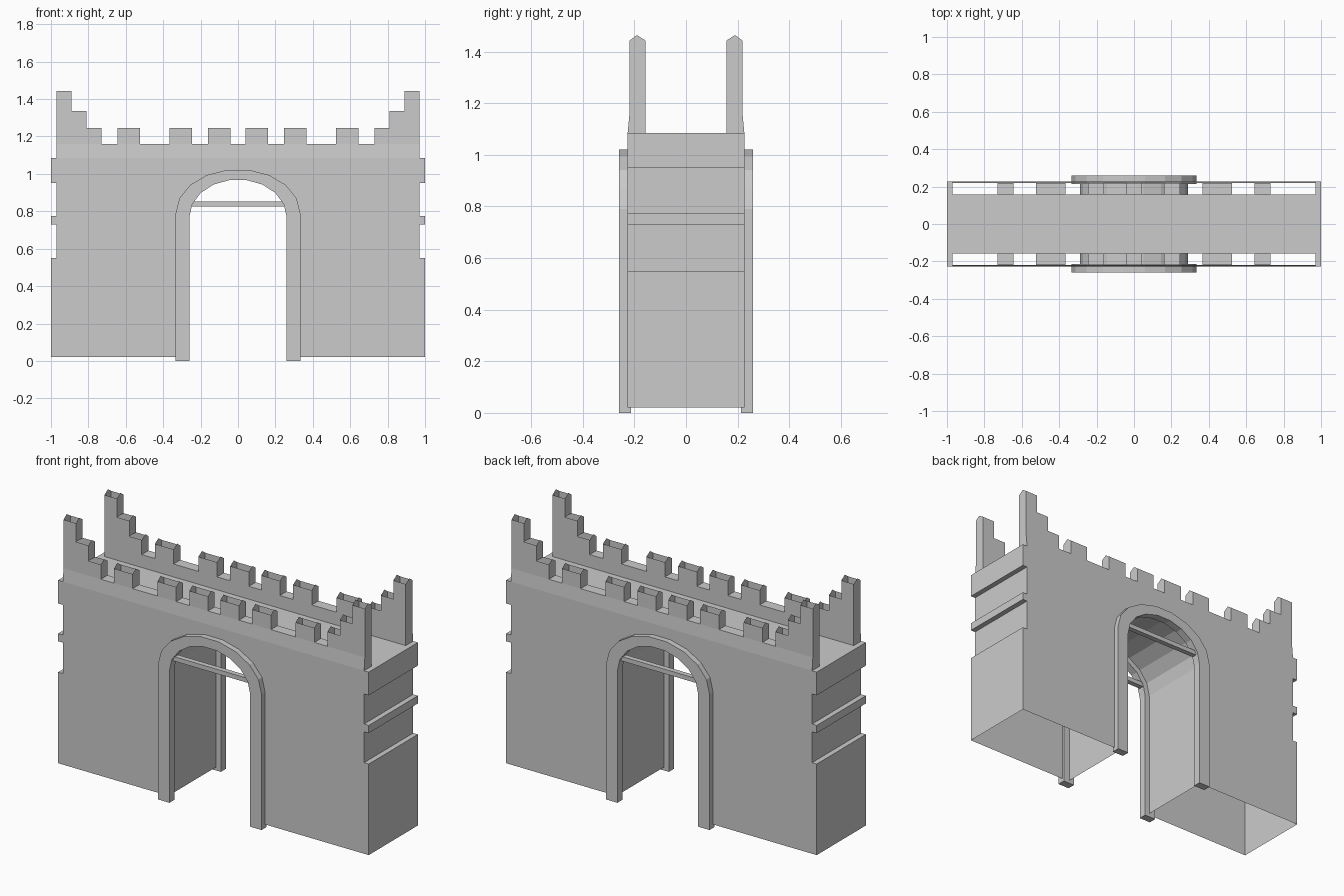
import bpy, bmesh, math

if "Cube" in bpy.data.objects:
    bpy.data.objects.remove(bpy.data.objects["Cube"])

def make(name, faces):
    """Build one object from a list of polygons (3D point lists)."""
    bm = bmesh.new()
    for pts in faces:
        bm.faces.new([bm.verts.new(p) for p in pts])
    bmesh.ops.remove_doubles(bm, verts=bm.verts, dist=0.0005)
    bmesh.ops.recalc_face_normals(bm, faces=bm.faces)
    me = bpy.data.meshes.new(name)
    bm.to_mesh(me)
    bm.free()
    ob = bpy.data.objects.new(name, me)
    bpy.context.collection.objects.link(ob)
    return ob

def arch(half, spring, rise, foot, n=9):
    """Door outline in x/z from the left foot over the arch to the right foot."""
    pts = [(-half, foot)]
    for i in range(n + 1):
        a = math.pi * (1 - i / n)
        pts.append((half * math.cos(a), spring + rise * math.sin(a)))
    return pts + [(half, foot)]

def strip(path, y0, y1):
    """Extrude an open x/z path between two y positions."""
    return [[(a[0], y0, a[1]), (b[0], y0, b[1]), (b[0], y1, b[1]), (a[0], y1, a[1])]
            for a, b in zip(path, path[1:])]

W = 0.226                      # half depth of the wall
DECK, LOW = 1.085, 1.16        # deck level, crenel level
OUT, MID, INN = 0.219, 0.19, 0.157   # parapet outer face, ridge, inner face

# Gatehouse shell: hollow, open underneath, grooved ends
door = arch(0.29, 0.78, 0.22, 0.02)
end = [(1, 0.02), (1, 0.55), (0.97, 0.55), (0.97, 0.73), (1, 0.73), (1, 0.775),
       (0.97, 0.775), (0.97, 0.95), (1, 0.95), (1, DECK)]
mirrored = [(-x, z) for x, z in end]
outline = door + end + mirrored[::-1]
shell = [[(x, y, z) for x, z in outline] for y in (-W, W)]
shell += strip(end, -W, W) + strip(mirrored, -W, W)
make("gatehouse_walls", shell)
make("passage_vault", strip(door, -W, W))

# Walkway, with end ledges outside the parapets
deck = [[(-1, -INN, DECK), (1, -INN, DECK), (1, INN, DECK), (-1, INN, DECK)]]
for sx in (-1, 1):
    for sy in (-1, 1):
        deck.append([(sx * 0.97, sy * INN, DECK), (sx, sy * INN, DECK),
                     (sx, sy * W, DECK), (sx * 0.97, sy * W, DECK)])
make("walkway", deck)

# Parapets: (right edge, top height) for each column, mirrored over x
half = [(0.04, LOW), (0.16, 1.245), (0.245, LOW), (0.365, 1.245), (0.525, LOW),
        (0.645, 1.245), (0.73, LOW), (0.81, 1.245), (0.89, 1.335), (0.97, 1.443)]
cols, x0 = [], 0
for x1, h in half:
    cols.append((x0, x1, h))
    x0 = x1
cols = [(-b, -a, h) for a, b, h in cols[::-1]] + cols

def parapet(name, s):
    f = [[(-0.97, s * W, DECK), (0.97, s * W, DECK), (0.97, s * OUT, LOW), (-0.97, s * OUT, LOW)]]

    def gable(x, lo, hi, base):
        f.append([(x, s * base, lo), (x, s * OUT, max(lo, LOW)), (x, s * OUT, hi),
                  (x, s * MID, hi + 0.021), (x, s * INN, hi), (x, s * INN, lo)]
                 if base != OUT else
                 [(x, s * OUT, lo), (x, s * OUT, hi), (x, s * MID, hi + 0.021),
                  (x, s * INN, hi), (x, s * INN, lo)])

    for a, b, h in cols:
        for y, z in ((OUT, LOW), (INN, DECK)):
            if h > z:
                f.append([(a, s * y, z), (b, s * y, z), (b, s * y, h), (a, s * y, h)])
        if h == LOW:           # only the crenels have a top face
            f.append([(a, s * OUT, h), (b, s * OUT, h), (b, s * INN, h), (a, s * INN, h)])
    for (_, x, h), (_, _, g) in zip(cols, cols[1:]):
        if h != g:
            gable(x, min(h, g), max(h, g), OUT)
    for x in (-0.97, 0.97):
        gable(x, DECK, 1.443, W)
    make(name, f)

parapet("front_parapet", -1)
parapet("back_parapet", 1)

# Raised door surround and crossbar on both faces
inner = arch(0.26, 0.77, 0.2, 0)
outer = arch(0.333, 0.79, 0.235, 0)
for p in (inner, outer):       # joint between post and arch
    p.insert(1, (p[0][0], 0.715))
    p.insert(-1, (p[-1][0], 0.715))
for name, s in (("front", -1), ("back", 1)):
    y0, y1 = s * 0.213, s * 0.259
    f = strip(inner, y0, y1) + strip(outer, y0, y1)
    for i in range(len(inner) - 1):
        for y in (y0, y1):
            f.append([(p[0], y, p[1]) for p in (inner[i], inner[i + 1], outer[i + 1], outer[i])])
    for k in (0, -1):
        f += strip([inner[k], outer[k]], y0, y1)
    make(name + "_door_surround", f)

    bpy.ops.mesh.primitive_cube_add(size=1, location=(0, s * 0.23, 0.838))
    bar = bpy.context.object
    bar.name = name + "_crossbar"
    bar.scale = (0.53, 0.03, 0.026)
